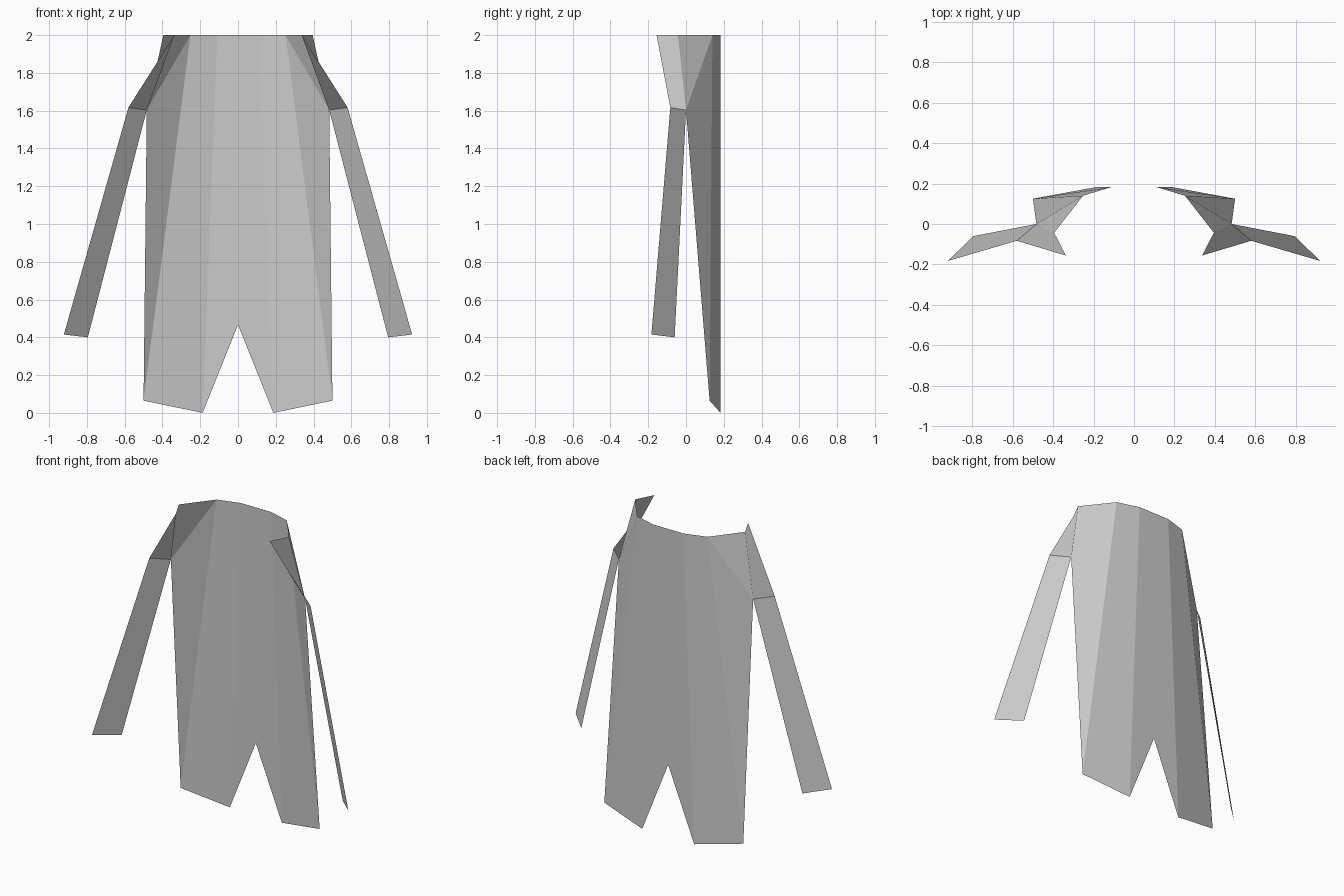
import bpy

if "Cube" in bpy.data.objects:
    bpy.data.objects.remove(bpy.data.objects["Cube"])


def mirrored_sheet(name, points, faces):
    """Thin open cloth sheet, modelled on the right half and mirrored in x."""
    mesh = bpy.data.meshes.new(name)
    mesh.from_pydata(points, [], faces)
    mesh.update()
    obj = bpy.data.objects.new(name, mesh)
    bpy.context.collection.objects.link(obj)
    mirror = obj.modifiers.new("Mirror", "MIRROR")
    mirror.use_axis[0] = True
    mirror.merge_threshold = 0.001
    return obj


# Points shared by the back cloth and the side strips
shoulder = (0.395, -0.043, 2.0)
elbow = (0.483, 0.0, 1.603)

# Back cloth: centre panel, side panel and wrapped edge, with notched hem
mirrored_sheet(
    "cape_back",
    [
        (0.0, 0.183, 2.0), (0.11, 0.183, 2.0), (0.252, 0.14, 2.0),
        shoulder, elbow,
        (0.5, 0.125, 0.065), (0.187, 0.183, 0.0), (0.0, 0.183, 0.467),
    ],
    [(0, 1, 6, 7), (1, 2, 5, 6), (2, 3, 4), (2, 4, 5)],
)

# Side strips: upper flap turned inward over the shoulder, long tail flaring out
mirrored_sheet(
    "cape_side_strip",
    [
        (0.337, -0.156, 2.0), shoulder, elbow, (0.58, -0.083, 1.617),
        (0.795, -0.06, 0.4), (0.922, -0.183, 0.415),
    ],
    [(0, 1, 2, 3), (3, 2, 4, 5)],
)
